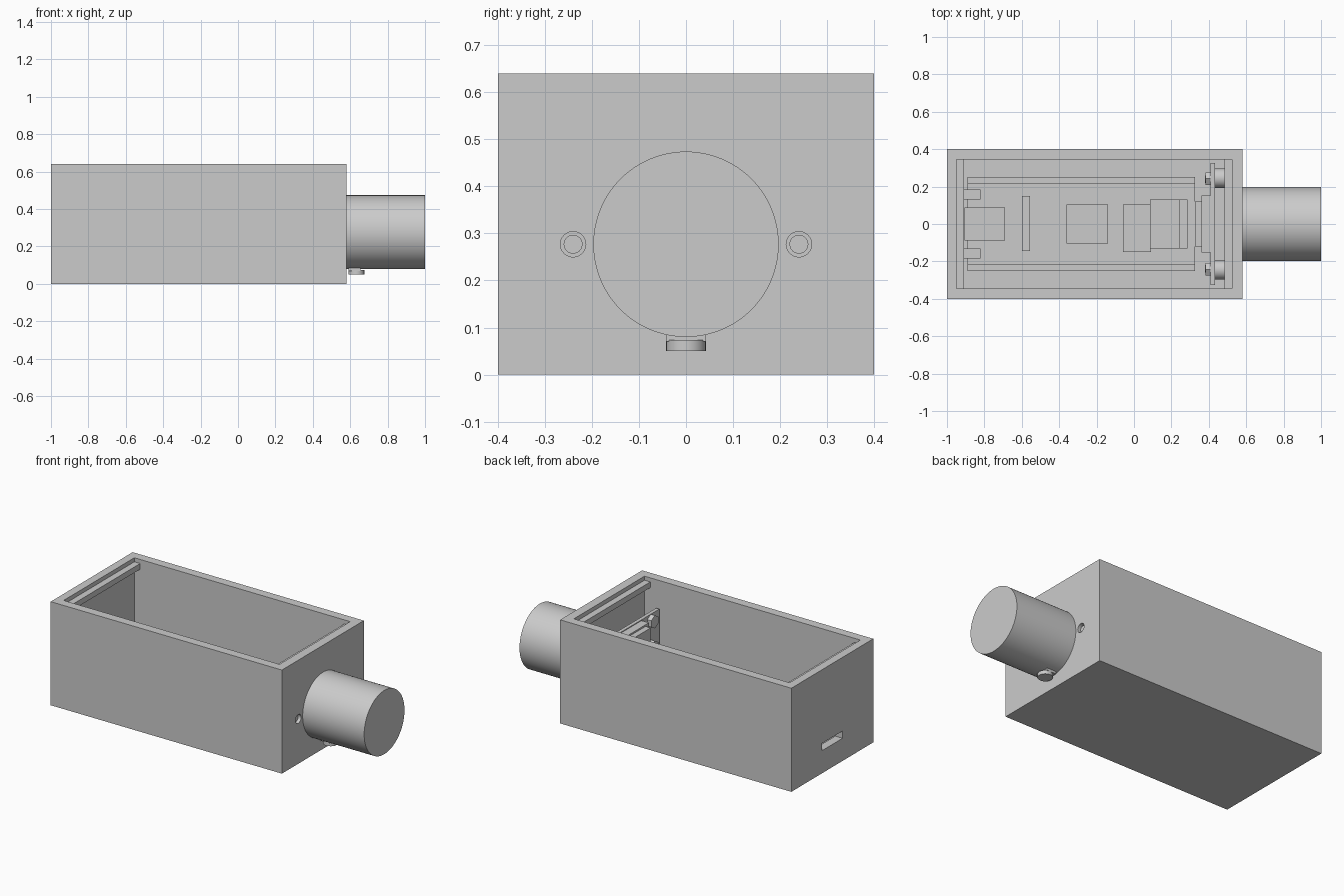
import bpy
from mathutils import Vector

cube = bpy.data.objects.get("Cube")
if cube:
    bpy.data.objects.remove(cube, do_unlink=True)

GREY = (0.6, 0.6, 0.6, 1)
mat = bpy.data.materials.new("plain grey")
mat.use_nodes = True
mat.diffuse_color = GREY
mat.node_tree.nodes["Principled BSDF"].inputs["Base Color"].default_value = GREY


def block(name, x, y, z):
    """Box from (min, max) pairs along each axis."""
    spans = (x, y, z)
    bpy.ops.mesh.primitive_cube_add(size=1, location=[sum(s) / 2 for s in spans])
    ob = bpy.context.object
    ob.scale = [s[1] - s[0] for s in spans]
    bpy.ops.object.transform_apply(location=False, rotation=False, scale=True)
    ob.name = name
    ob.data.materials.append(mat)
    return ob


def rod(name, start, end, radius, sides=32):
    """Cylinder between two points."""
    a, b = Vector(start), Vector(end)
    bpy.ops.mesh.primitive_cylinder_add(
        vertices=sides, radius=radius, depth=(b - a).length, location=(a + b) / 2,
        rotation=(b - a).to_track_quat("Z", "Y").to_euler())
    ob = bpy.context.object
    ob.name = name
    ob.data.materials.append(mat)
    if sides > 8:
        bpy.ops.object.shade_smooth_by_angle()
    return ob


def cut(target, cutter):
    mod = target.modifiers.new("cut", "BOOLEAN")
    mod.operation = "DIFFERENCE"
    mod.solver = "EXACT"
    mod.object = cutter
    bpy.context.view_layer.objects.active = target
    bpy.ops.object.modifier_apply(modifier=mod.name)
    bpy.data.objects.remove(cutter, do_unlink=True)


AXIS = 0.277   # height of the tube centre
SIDES = (("left", 1), ("right", -1))

# Open housing with a cable slot and two screw holes
housing = block("housing", (-1, 0.58), (-0.4, 0.4), (0, 0.64))
cut(housing, block("cavity", (-0.95, 0.525), (-0.345, 0.345), (0.05, 0.8)))
cut(housing, block("slot", (-1.1, -0.9), (-0.1, 0.1), (0.14, 0.185)))
for _, s in SIDES:
    cut(housing, rod("hole", (0.5, s * 0.24, AXIS), (0.7, s * 0.24, AXIS), 0.027))

# Lid rails inside both ends
block("back_rail", (-0.955, -0.91), (-0.345, 0.345), (0.58, 0.615))
block("front_rail", (0.485, 0.53), (-0.345, 0.345), (0.58, 0.615))

# Tube with its clamping screw underneath
rod("tube", (0.575, 0, AXIS), (1, 0, AXIS), 0.197, 96)
block("clamp_nut", (0.59, 0.655), (-0.042, 0.042), (0.07, 0.095))
rod("clamp_screw", (0.633, 0, 0.05), (0.633, 0, 0.073), 0.042)

# Circuit board and its components
block("circuit_board", (-0.89, 0.325), (-0.25, 0.25), (0.12, 0.14))
block("cable_socket", (-0.905, -0.69), (-0.088, 0.088), (0.138, 0.185))
block("slim_part", (-0.6, -0.555), (-0.145, 0.15), (0.138, 0.17))
block("main_chip", (-0.36, -0.14), (-0.105, 0.105), (0.138, 0.16))
block("radio_part", (-0.06, 0.09), (-0.15, 0.105), (0.138, 0.16))
block("radio_cover", (0.085, 0.245), (-0.132, 0.132), (0.138, 0.185))
block("radio_edge", (0.24, 0.285), (-0.132, 0.132), (0.138, 0.17))

# Pin headers, board clips and supports on both sides
PINS = 19
for side, s in SIDES:
    y = s * 0.232
    block(side + "_header", (-0.89, 0.325), (y - 0.019, y + 0.019), (0.138, 0.3))
    for i in range(PINS):
        x = -0.86 + i * 1.155 / (PINS - 1)
        block(side + "_pin", (x - 0.006, x + 0.006), (y - 0.006, y + 0.006), (0.29, 0.304))
    block(side + "_clip", (-0.955, -0.82), sorted((s * 0.13, s * 0.185)), (0.05, 0.155))

# Sensor plate with stepped body facing the tube
block("sensor_plate", (0.41, 0.432), (-0.325, 0.325), (0.08, 0.475))
block("sensor_body", (0.36, 0.412), (-0.152, 0.152), (0.1, 0.47))
block("sensor_back", (0.325, 0.362), (-0.12, 0.12), (0.12, 0.46))
for side, s in SIDES:
    y = s * 0.245
    rod(side + "_standoff", (0.43, y, AXIS), (0.485, y, AXIS), 0.052)
    rod(side + "_screw", (0.38, s * 0.24, AXIS), (0.565, s * 0.24, AXIS), 0.02)
    for level, z in (("upper", 0.435), ("middle", AXIS), ("lower", 0.12)):
        rod(f"{side}_{level}_nut", (0.382, s * 0.242, z), (0.412, s * 0.242, z), 0.04, 6)
